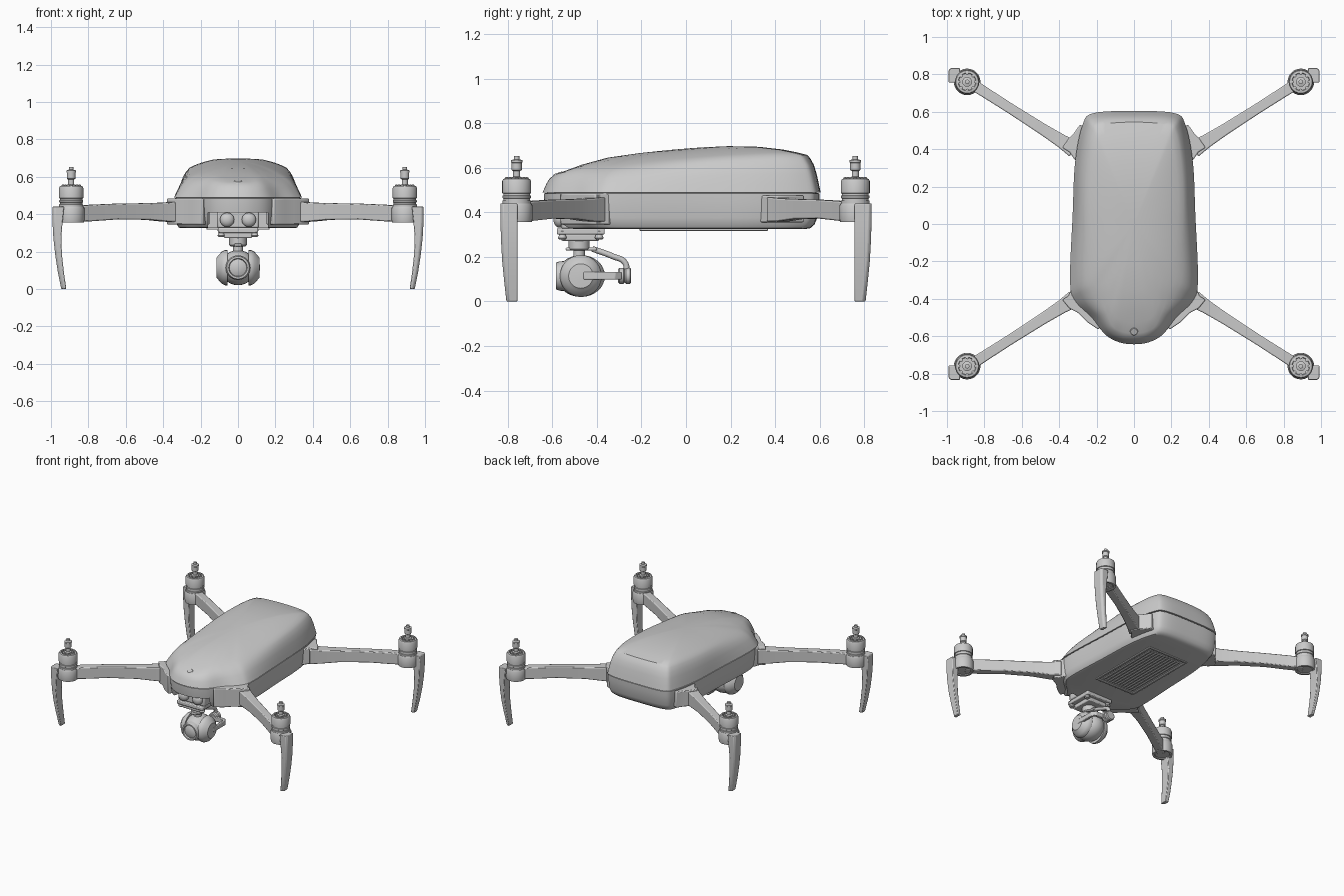
import bpy, math
from mathutils import Vector
from math import sin, cos, pi

if "Cube" in bpy.data.objects:
    bpy.data.objects.remove(bpy.data.objects["Cube"])


def loft(name, rings, mirror=None, bevel=0):
    """Skin a list of closed rings and cap both ends."""
    n = len(rings[0])
    verts = [tuple(p) for r in rings for p in r]
    faces = [(k * n + i, k * n + (i + 1) % n, (k + 1) * n + (i + 1) % n, (k + 1) * n + i)
             for k in range(len(rings) - 1) for i in range(n)]
    faces += [tuple(range(n))[::-1], tuple(range((len(rings) - 1) * n, len(rings) * n))]
    me = bpy.data.meshes.new(name)
    me.from_pydata(verts, [], faces)
    import bmesh
    bm = bmesh.new()
    bm.from_mesh(me)
    bmesh.ops.recalc_face_normals(bm, faces=bm.faces)
    bm.to_mesh(me)
    bm.free()
    ob = bpy.data.objects.new(name, me)
    bpy.context.collection.objects.link(ob)
    if bevel:
        b = ob.modifiers.new("bevel", 'BEVEL')
        b.width, b.segments, b.limit_method = bevel, 2, 'ANGLE'
    if mirror:
        m = ob.modifiers.new("mirror", 'MIRROR')
        m.use_axis = ('X' in mirror, 'Y' in mirror, False)
    return ob


def lathe(name, profile, loc, axis=(0, 0, 1), n=28, mirror=None):
    q = Vector((0, 0, 1)).rotation_difference(Vector(axis))
    return loft(name, [[q @ Vector((r * cos(2 * pi * i / n), r * sin(2 * pi * i / n), h)) + Vector(loc)
                        for i in range(n)] for r, h in profile], mirror)


def box(name, x, y, z, mirror=None, bevel=0.006):
    return loft(name, [[(x[0], y[0], h), (x[1], y[0], h), (x[1], y[1], h), (x[0], y[1], h)]
                       for h in z], mirror, bevel)


def prism(name, pts, z, mirror=None, bevel=0.006):
    return loft(name, [[(x, y, h) for x, y in pts] for h in z], mirror, bevel)


def outline(half, sub=6):
    """Smooth closed plan outline from its right half, nose to tail."""
    pts = [Vector(p) for p in half] + [Vector((-x, y)) for x, y in half[-2:0:-1]]
    out, n = [], len(pts)
    for i in range(n):
        a, b, c, d = (pts[(i + k) % n] for k in (-1, 0, 1, 2))
        for j in range(sub):
            t = j / sub
            out.append(0.5 * (2 * b + (c - a) * t + (2 * a - 5 * b + 4 * c - d) * t * t
                              + (3 * b - a - 3 * c + d) * t ** 3))
    return out


def lerp_table(tab, v):
    for (a, fa), (b, fb) in zip(tab, tab[1:]):
        if v <= b:
            t = max(0, (v - a) / (b - a))
            return fa + (fb - fa) * t
    return tab[-1][1]


# Body shells: outer plan outline, crown outline and roof height along y
OUTER = outline([(0, -.643), (.08, -.632), (.155, -.59), (.225, -.50), (.315, -.41), (.342, -.30),
                 (.328, .05), (.315, .33), (.275, .53), (.215, .593), (0, .604)])
CROWN = outline([(0, -.585), (.06, -.577), (.11, -.55), (.145, -.48), (.19, -.36), (.232, -.25),
                 (.262, .05), (.255, .30), (.225, .48), (.175, .53), (0, .545)])
ROOF = [(-.645, .60), (-.58, .602), (-.465, .638), (-.35, .659), (-.2, .671), (0, .686),
        (.2, .703), (.33, .712), (.43, .718), (.6, .72)]
SEAM = .49


def roof_ring(pts, f):
    return [(p.x, p.y, SEAM + f * (lerp_table(ROOF, p.y) - SEAM)) for p in pts]


def mixed(t, f):
    return roof_ring([o.lerp(c, t) for o, c in zip(OUTER, CROWN)], f)


upper = [mixed(0, 0), mixed(.12, .15), mixed(.3, .36), mixed(.5, .53), mixed(.75, .65), mixed(1, .73)]
upper += [roof_ring([c * s for c in CROWN], f)
          for s, f in ((.9, .79), (.8, .84), (.6, .92), (.35, .975), (.15, .995), (.03, 1))]
loft("upper_shell", upper)

lower = loft("lower_shell", [[(p.x * s, p.y * s, z) for p in OUTER] for s, z in
                             ((.97, .488), (.992, .484), (.99, .45), (.975, .375), (.955, .345),
                              (.925, .329), (.89, .325))])
cutter = box("sensor_bay_cutter", (-.16, .16), (-.8, -.47), (.2, .41), bevel=0)
cutter.hide_render = True
cutter.hide_set(True)
cut = lower.modifiers.new("bay", 'BOOLEAN')
cut.operation, cut.object, cut.solver = 'DIFFERENCE', cutter, 'EXACT'

# Power button on the nose
lathe("power_button", [(.026, 0), (.026, .012), (.018, .018), (.01, .018)], (0, -.57, .56), (0, -.35, 1))

# Belly grille: frame and slats
for s, nm in ((-1, "left"), (1, "right")):
    box("grille_side_" + nm, (s * .16 - .008, s * .16 + .008), (-.2, .36), (.317, .33), bevel=.003)
for y, nm in ((-.2, "front"), (.36, "rear")):
    box("grille_end_" + nm, (-.168, .168), (y - .008, y + .008), (.317, .33), bevel=.003)
for i in range(11):
    x = -.125 + i * .025
    box("grille_slat", (x - .006, x + .006), (-.17, .33), (.319, .33), bevel=0)

# Arm roots
prism("rear_arm_root", [(.25, .30), (.318, .345), (.345, .385), (.383, .408), (.347, .46),
                        (.325, .48), (.29, .53), (.2, .5)], (.355, .475), 'X')
prism("front_arm_root", [(.25, -.30), (.335, -.345), (.35, -.385), (.383, -.405), (.347, -.45),
                         (.30, -.475), (.25, -.525), (.19, -.565), (.15, -.5)], (.345, .484), 'X')

# Arms: rectangular section swept from root to motor
a, b = Vector((.32, .40)), Vector((.88, .757))
d = (b - a).normalized()
side = Vector((-d.y, d.x))
rings = []
for t, w, z0, z1 in ((0, .046, .358, .468), (.12, .036, .36, .462), (.3, .03, .37, .459),
                     (.6, .027, .372, .456), (.85, .028, .362, .45), (1, .03, .36, .44)):
    p = a.lerp(b, t)
    l, r = p + side * w, p - side * w
    rings.append([(l.x, l.y, z0), (r.x, r.y, z0), (r.x, r.y, z1), (l.x, l.y, z1)])
loft("arm", rings, 'XY', .006)

# Motors with pods, bells and propeller hubs
M = (.892, .76, 0)
lathe("motor_pod", [(.05, .362), (.054, .356), (.068, .356), (.071, .37), (.071, .43), (.066, .44)], M, mirror='XY')
lathe("motor_bell", [(.058, .436), (.064, .44), (.064, .452), (.06, .454), (.06, .462), (.064, .464),
                     (.064, .474), (.06, .476), (.06, .484), (.065, .486), (.065, .54), (.06, .55),
                     (.048, .552), (.045, .545), (.026, .545)], M, mirror='XY')
for k in range(8):
    an = k * pi / 4
    lathe("motor_vent_boss", [(.008, .54), (.008, .556), (.004, .558)],
          (M[0] + .044 * cos(an), M[1] + .044 * sin(an), 0), n=8, mirror='XY')
lathe("propeller_hub", [(.026, .54), (.026, .556), (.016, .56), (.016, .585), (.023, .59), (.023, .622),
                        (.026, .624), (.026, .634), (.012, .638), (.012, .652), (.008, .653)],
      M, n=20, mirror='XY')

# Landing legs: curved tapered blades below the motors
loft("landing_leg", [[(xi, .757, z), (xo, .757, z), (xo, yo - .012, z), (xo - .012, yo, z), (xi, yo, z)]
                     for z, xi, xo, yo in ((.44, .93, .992, .833), (.36, .938, .992, .833),
                                           (.27, .945, .987, .83), (.18, .941, .977, .825),
                                           (.09, .931, .963, .816), (.0, .918, .945, .806))], 'XY', .004)

# Front vision sensors
box("sensor_housing", (-.112, .112), (-.56, -.42), (.325, .415), bevel=.01)
lathe("vision_sensor", [(.038, 0), (.038, .02), (.033, .028), (.022, .036), (.008, .04)],
      (.058, -.555, .37), (0, -1, 0), mirror='X')

# Gimbal mount plates, dampers and neck
box("gimbal_top_plate", (-.108, .108), (-.58, -.365), (.30, .328))
box("gimbal_lower_plate", (-.075, .075), (-.56, -.39), (.272, .302))
for y in (-.555, -.39):
    lathe("gimbal_damper", [(.014, .278), (.02, .285), (.014, .30), (.02, .315), (.014, .328)],
          (.09, y, 0), n=16, mirror='X')
lathe("gimbal_yaw_motor", [(.04, .228), (.047, .235), (.047, .275)], (0, -.48, 0))
lathe("gimbal_neck", [(.026, .19), (.026, .24)], (0, -.48, 0))

# Gimbal yaw arm: bar under the yaw motor curving back and down
box("yaw_arm_bar", (-.022, .022), (-.54, -.40), (.228, .242))
cu = bpy.data.curves.new("yaw_arm", 'CURVE')
cu.dimensions, cu.bevel_depth, cu.use_fill_caps = '3D', .013, True
sp = cu.splines.new('BEZIER')
path = [(0, -.42, .236), (0, -.33, .203), (0, -.275, .175), (0, -.265, .12)]
sp.bezier_points.add(len(path) - 1)
for bp, co in zip(sp.bezier_points, path):
    bp.co = co
    bp.handle_left_type = bp.handle_right_type = 'AUTO'
bpy.context.collection.objects.link(bpy.data.objects.new("yaw_arm", cu))
lathe("roll_motor", [(.03, -.305), (.036, -.298), (.036, -.28), (.03, -.276), (.036, -.27), (.036, -.252), (.03, -.246)],
      (0, 0, .115), (0, 1, 0))
prism("roll_arm", [(-.03, -.31), (.085, -.31), (.098, -.325), (.098, -.46), (.118, -.46),
                   (.118, -.318), (.095, -.288), (-.03, -.288)], (.098, .132), bevel=.004)

# Camera ball, side caps and lens
C = (0, -.472, .114)
lathe("camera_ball", [(.093 * sin(pi * i / 16) + .001, -.108 * cos(pi * i / 16)) for i in range(17)],
      C, (0, 1, 0))
lathe("camera_side_cap", [(.094, .055), (.094, .07), (.085, .088), (.066, .104), (.055, .114), (.02, .116)],
      C, (1, 0, 0), mirror='X')
lathe("lens_barrel", [(.068, .03), (.066, .095), (.06, .112), (.05, .112), (.046, .1), (.03, .107), (.01, .11)],
      C, (0, -1, 0))

# Smooth shading with sharp edges kept
for ob in bpy.context.scene.objects:
    if ob.type == 'MESH' and not ob.hide_render:
        ob.select_set(True)
        bpy.context.view_layer.objects.active = ob
bpy.ops.object.shade_smooth_by_angle(angle=math.radians(32))
